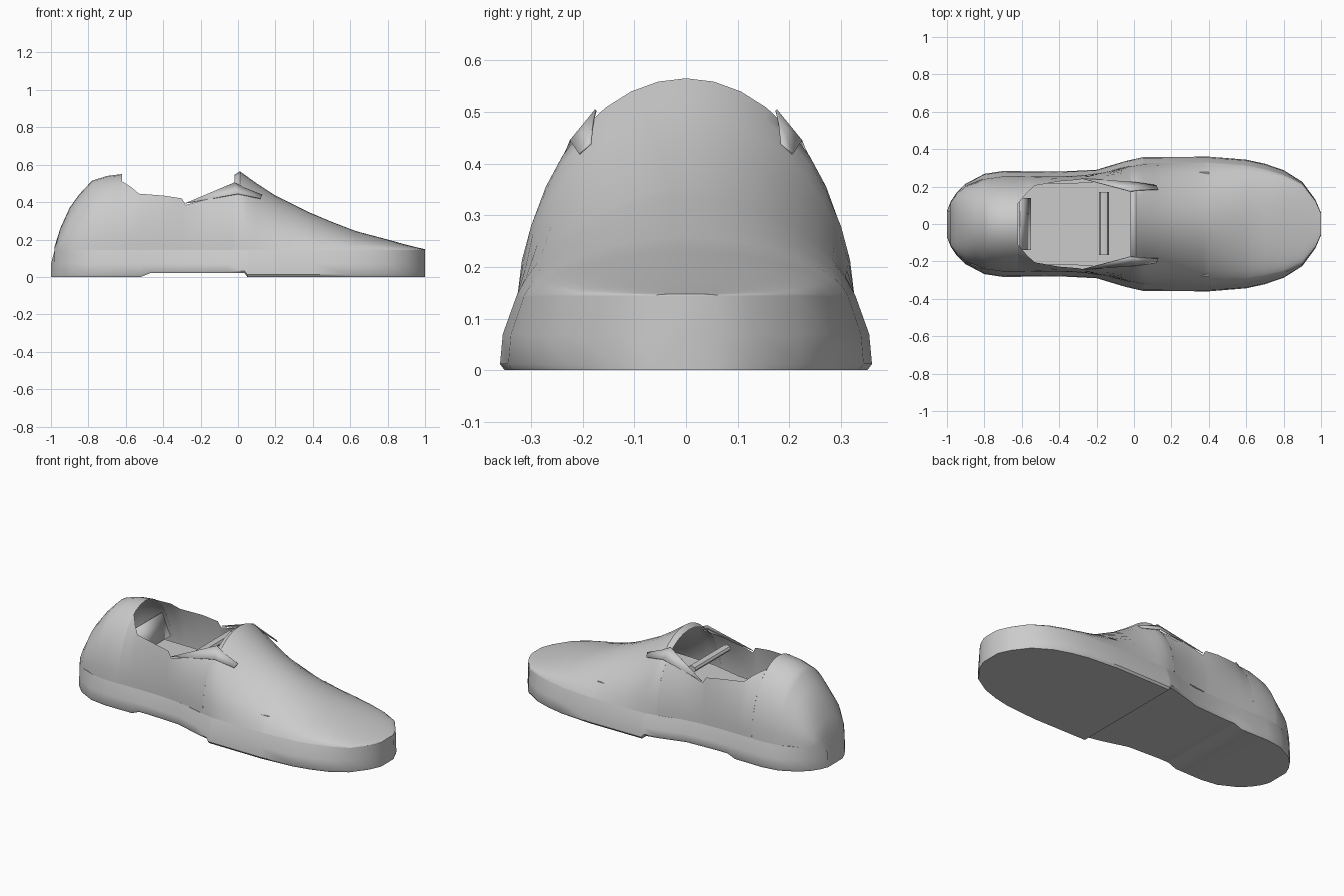
import bpy, bmesh
from math import radians, acos, sin, cos, pi

cube = bpy.data.objects.get("Cube")
if cube:
    bpy.data.objects.remove(cube)

mat = bpy.data.materials.new("plain grey")
mat.use_nodes = True
GREY = (0.6, 0.6, 0.6, 1)
mat.diffuse_color = GREY
mat.node_tree.nodes["Principled BSDF"].inputs["Base Color"].default_value = GREY

WELT = 0.145      # height where the sole meets the upper
HEEL_X = -0.98    # the upper starts a little ahead of the sole's back end
ARC = 9           # segments from welt to rim


def finish(bm, name, thick=0.0, angle=40):
    bmesh.ops.remove_doubles(bm, verts=bm.verts, dist=0.0005)
    bmesh.ops.recalc_face_normals(bm, faces=bm.faces)
    me = bpy.data.meshes.new(name)
    bm.to_mesh(me)
    bm.free()
    me.materials.append(mat)
    ob = bpy.data.objects.new(name, me)
    bpy.context.collection.objects.link(ob)
    bpy.ops.object.select_all(action='DESELECT')
    ob.select_set(True)
    bpy.context.view_layer.objects.active = ob
    bpy.ops.object.shade_smooth_by_angle(angle=radians(angle))
    if thick:
        mod = ob.modifiers.new("thickness", 'SOLIDIFY')
        mod.thickness = thick
        mod.offset = -1


def loft(bm, rows, cap_start=False, cap_end=False):
    rows = [[bm.verts.new(p) for p in row] for row in rows]
    for a, b in zip(rows, rows[1:]):
        for i in range(len(a) - 1):
            bm.faces.new((a[i], a[i + 1], b[i + 1], b[i]))
    if cap_start:
        bm.faces.new(rows[0])
    if cap_end:
        bm.faces.new(rows[-1])


def interp(table, x):
    for (x0, v0), (x1, v1) in zip(table, table[1:]):
        if x <= x1:
            return v0 + (v1 - v0) * max(0, x - x0) / (x1 - x0)
    return table[-1][1]


# half width of the outline along the length
WIDTH = [(-1, .07), (-.98, .12), (-.95, .165), (-.9, .215), (-.8, .268), (-.7, .283),
         (-.4, .28), (-.2, .29), (-.05, .335), (.05, .358), (.4, .36), (.6, .344),
         (.7, .322), (.8, .288), (.9, .225), (.97, .13), (1, .06)]
# ridge height of the heel and of the vamp
HEEL = [(HEEL_X, .165), (-.95, .26), (-.9, .37), (-.85, .44), (-.78, .515),
        (-.7, .54), (-.62, .55)]
VAMP = [(-.02, .545), (.01, .565), (.1, .5), (.2, .435), (.37, .35), (.5, .295),
        (.63, .245), (.8, .2), (.9, .172), (.97, .155), (1, .148)]
# how far the flanks of the vamp are flattened inwards
FLAT = [(-.02, 0), (.2, .03), (.4, .04), (.6, .02), (.8, 0)]
# opening rim: x, y, z
RIM = [(-.62, .11, .511), (-.57, .17, .48), (-.53, .205, .445), (-.4, .228, .435),
       (-.3, .236, .42), (-.28, .24, .385), (-.15, .235, .42), (-.02, .19, .459)]


def welt_width(x):
    return interp(WIDTH, x) * (.91 if abs(x) < .9 else .95)


def arc(x, ry, rz):
    """Rounded side from the welt up to the rim point."""
    a = welt_width(x)
    end = acos(min(1, ry / a))
    b = (rz - WELT) / sin(end)
    flat = interp(FLAT, x)
    steps = [end * j / ARC for j in range(ARC + 1)]
    return [(x, a * cos(t) - flat * sin(2 * t), WELT + b * sin(t)) for t in steps]


def flip(pts):
    return [(x, -y, z) for x, y, z in pts]


def arch(x, h):
    side = arc(x, 0, h)
    return side + flip(side)[-2::-1]


# sole with a raised waist and a step ahead of it
bm = bmesh.new()
rows = []
for x in sorted({x for x, _ in WIDTH} | {-.52, -.47, .035, .055}):
    w = interp(WIDTH, x)
    base = .02 if -.5 < x < .04 else 0
    half = [(x, w * .975, base), (x, w, base + .012), (x, w * .985, .07),
            (max(x, HEEL_X), welt_width(x), WELT)]
    ring = half + flip(half)[::-1]
    rows.append(ring + ring[:1])
loft(bm, rows)
for row in (rows[0], rows[-1]):
    bm.faces.new([bm.verts.new(p) for p in row[:-1]])
finish(bm, "sole")

# closed heel counter and vamp
for name, ridge in (("heel_counter", HEEL), ("vamp", VAMP)):
    xs = sorted({x for x, _ in ridge} |
                {x for x, _ in WIDTH if ridge[0][0] < x < ridge[-1][0]})
    bm = bmesh.new()
    loft(bm, [arch(x, interp(ridge, x)) for x in xs],
         cap_start=name == "heel_counter", cap_end=name == "vamp")
    finish(bm, name)

# side walls around the foot opening
for name, turn in (("left_side_wall", list), ("right_side_wall", flip)):
    bm = bmesh.new()
    loft(bm, [turn(arc(*p)) for p in RIM])
    finish(bm, name)

# collar flaps beside the vamp
FLAP = [(-.28, .245, .395), (-.02, .176, .505), (.03, .182, .48), (.13, .186, .44),
        (.12, .208, .42), (0, .225, .445)]
for name, turn in (("left_collar_flap", list), ("right_collar_flap", flip)):
    bm = bmesh.new()
    bm.faces.new([bm.verts.new(p) for p in turn(FLAP)])
    bmesh.ops.triangulate(bm, faces=bm.faces)
    finish(bm, name, .004)

# insole
bm = bmesh.new()
loft(bm, [[(x, s * welt_width(x) * .85, .225) for s in (1, -1)]
          for x in (-.85, -.7, -.4, -.2, 0, .2, .4)])
finish(bm, "insole")

# slanted lining inside the heel
bm = bmesh.new()
loft(bm, [[(-.605, y, .43), (-.55, y, .3)] for y in (-.14, .14)])
finish(bm, "heel_lining", .008)

# cross bar in the opening
bm = bmesh.new()
loft(bm, [[(-.16 + .026 * cos(k * pi / 4), y, .41 + .018 * sin(k * pi / 4))
           for k in range(9)] for y in (-.165, .172)], True, True)
finish(bm, "cross_bar")
